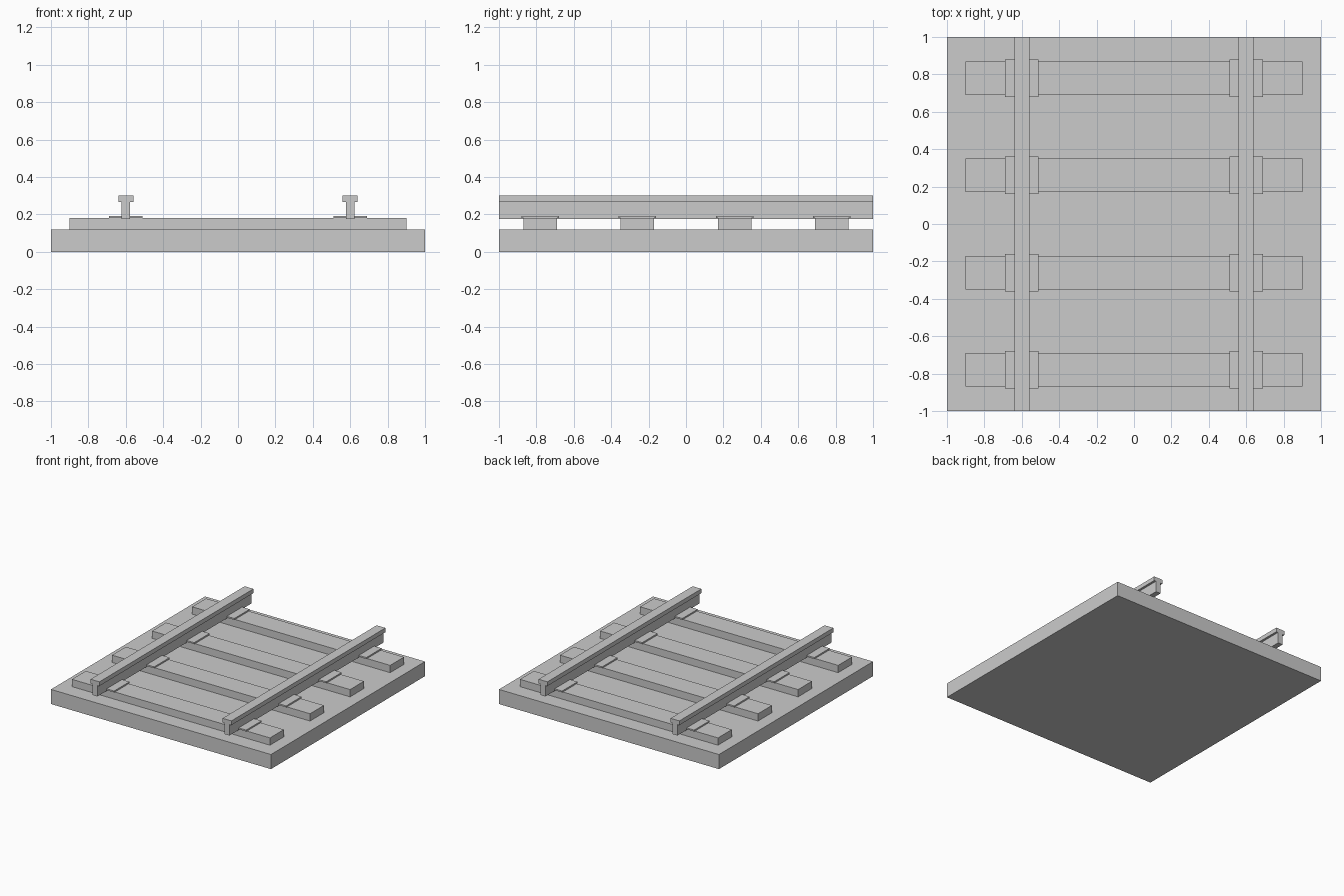
import bpy, bmesh

if "Cube" in bpy.data.objects:
    bpy.data.objects.remove(bpy.data.objects["Cube"])

def finish(name, bm):
    bmesh.ops.recalc_face_normals(bm, faces=bm.faces)
    mesh = bpy.data.meshes.new(name)
    bm.to_mesh(mesh)
    bm.free()
    obj = bpy.data.objects.new(name, mesh)
    bpy.context.collection.objects.link(obj)
    return obj

def box(name, centre, size, z0):
    bm = bmesh.new()
    bmesh.ops.create_cube(bm, size=1)
    bmesh.ops.scale(bm, vec=size, verts=bm.verts)
    bmesh.ops.translate(bm, vec=(centre[0], centre[1], z0 + size[2] / 2), verts=bm.verts)
    return finish(name, bm)

def rail(name, x):
    # T-shaped rail section extruded along the track
    half = [(0.022, 0.175), (0.022, 0.265), (0.04, 0.265), (0.04, 0.30)]
    section = half + [(-px, pz) for px, pz in reversed(half)]
    bm = bmesh.new()
    face = bm.faces.new([bm.verts.new((x + px, -1, pz)) for px, pz in section])
    ext = bmesh.ops.extrude_face_region(bm, geom=[face], use_keep_orig=True)
    verts = [v for v in ext["geom"] if isinstance(v, bmesh.types.BMVert)]
    bmesh.ops.translate(bm, vec=(0, 2, 0), verts=verts)
    return finish(name, bm)

# Ballast bed
box("ballast_bed", (0, 0), (2, 2, 0.12), 0)

# Sleepers with a fixing plate under each rail
for i in range(4):
    y = -0.78 + 0.52 * i
    box(f"sleeper_{i + 1}", (0, y), (1.8, 0.18, 0.06), 0.12)
    for side, x in (("left", -0.6), ("right", 0.6)):
        box(f"rail_plate_{side}_{i + 1}", (x, y), (0.18, 0.2, 0.012), 0.18)

# Rails
for side, x in (("left", -0.6), ("right", 0.6)):
    rail(f"rail_{side}", x)
